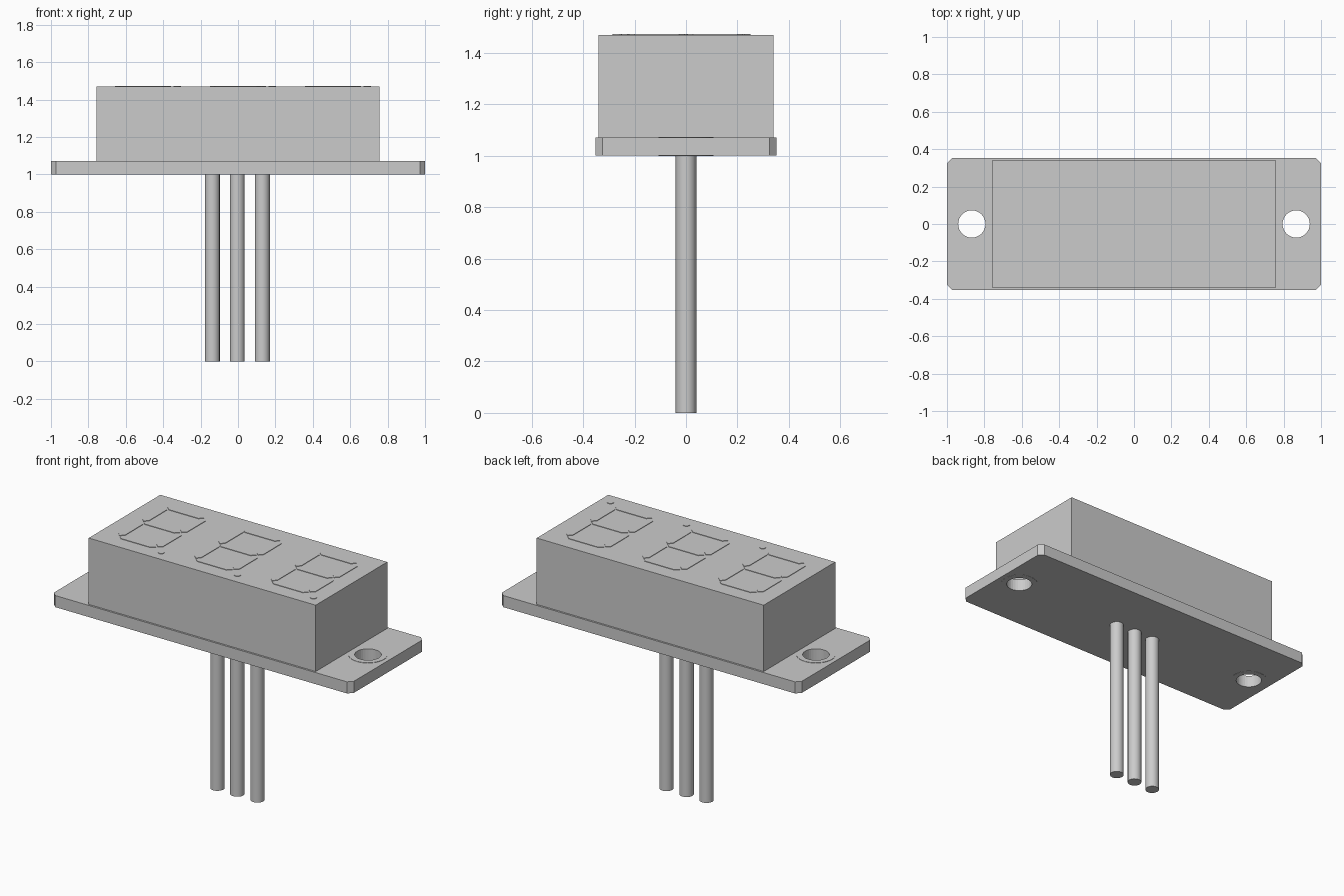
import bpy, bmesh
from math import cos, sin, pi

cube = bpy.data.objects.get("Cube")
if cube:
    bpy.data.objects.remove(cube, do_unlink=True)

grey = bpy.data.materials.new("plain grey")
grey.use_nodes = True
grey.diffuse_color = (0.6, 0.6, 0.6, 1)
grey.node_tree.nodes["Principled BSDF"].inputs["Base Color"].default_value = (0.6, 0.6, 0.6, 1)


def circle(x, y, r, n):
    return [(x + r * cos(2 * pi * i / n), y + r * sin(2 * pi * i / n)) for i in range(n)]


def prism(bm, outline, z0, z1):
    """Extrude a flat outline from z0 up to z1."""
    face = bm.faces.new([bm.verts.new((x, y, z0)) for x, y in outline])
    top = bmesh.ops.extrude_face_region(bm, geom=[face])["geom"]
    bmesh.ops.translate(bm, vec=(0, 0, z1 - z0),
                        verts=[v for v in top if isinstance(v, bmesh.types.BMVert)])


def make(name, outlines, z0, z1, smooth=False):
    bm = bmesh.new()
    for outline in outlines:
        prism(bm, outline, z0, z1)
    bmesh.ops.recalc_face_normals(bm, faces=bm.faces)
    mesh = bpy.data.meshes.new(name)
    bm.to_mesh(mesh)
    bm.free()
    mesh.materials.append(grey)
    obj = bpy.data.objects.new(name, mesh)
    bpy.context.collection.objects.link(obj)
    if smooth:
        bpy.ops.object.select_all(action="DESELECT")
        obj.select_set(True)
        bpy.context.view_layer.objects.active = obj
        bpy.ops.object.shade_smooth_by_angle()
    return obj


def rect(x, y):
    return [(-x, -y), (x, -y), (x, y), (-x, y)]


# Mounting board with clipped corners, pads and screw holes
HOLE_X, HOLE_R, BOARD, TOP = 0.867, 0.073, 1.07, 1.47
c, w, d = 0.027, 1.0, 0.352
board = make("mounting_board", [[(-w + c, -d), (w - c, -d), (w, -d + c), (w, d - c),
                                 (w - c, d), (-w + c, d), (-w, d - c), (-w, -d + c)]], 1.0, BOARD)
pads = [circle(s * HOLE_X, 0, 0.107, 32) for s in (-1, 1)]
parts = [board, make("upper_hole_pads", pads, BOARD - 0.01, BOARD + 0.002),
         make("lower_hole_pads", pads, 0.999, 1.01)]
cutter = make("hole_cutter", [circle(s * HOLE_X, 0, HOLE_R, 32) for s in (-1, 1)], 0.9, 1.2)
cutter.hide_render = True
cutter.hide_viewport = True
for part in parts:
    cut = part.modifiers.new("holes", "BOOLEAN")
    cut.operation, cut.solver, cut.object = "DIFFERENCE", "EXACT", cutter

# Display housing
make("display_housing", [rect(0.757, 0.341)], BOARD, TOP)

# Three digits, each of seven pointed segments and a dot
T, GAP = 0.022, 0.006


def segment(x0, y0, x1, y1):
    """Pointed bar between two corner points of the digit."""
    if y0 == y1:
        a, b = x0 + GAP, x1 - GAP
        return [(a, y0), (a + T, y0 - T), (b - T, y0 - T), (b, y0), (b - T, y0 + T), (a + T, y0 + T)]
    a, b = y0 + GAP, y1 - GAP
    return [(x0, a), (x0 + T, a + T), (x0 + T, b - T), (x0, b), (x0 - T, b - T), (x0 - T, a + T)]


for name, left in (("left", -0.635), ("middle", -0.127), ("right", 0.381)):
    right, low, high = left + 0.255, -0.228, 0.228
    bars = [segment(left, y, right, y) for y in (low, 0, high)]
    bars += [segment(x, y, x, y + high) for x in (left, right) for y in (low, 0)]
    make(name + "_digit_segments", bars, TOP, TOP + 0.003)
    make(name + "_digit_dot", [circle(left + 0.31, -0.267, 0.019, 16)], TOP, TOP + 0.003)

# Connecting wires
for name, x in (("left", -0.137), ("middle", -0.004), ("right", 0.13)):
    make(name + "_wire", [circle(x, 0, 0.04, 16)], 0.0, 1.005, smooth=True)
